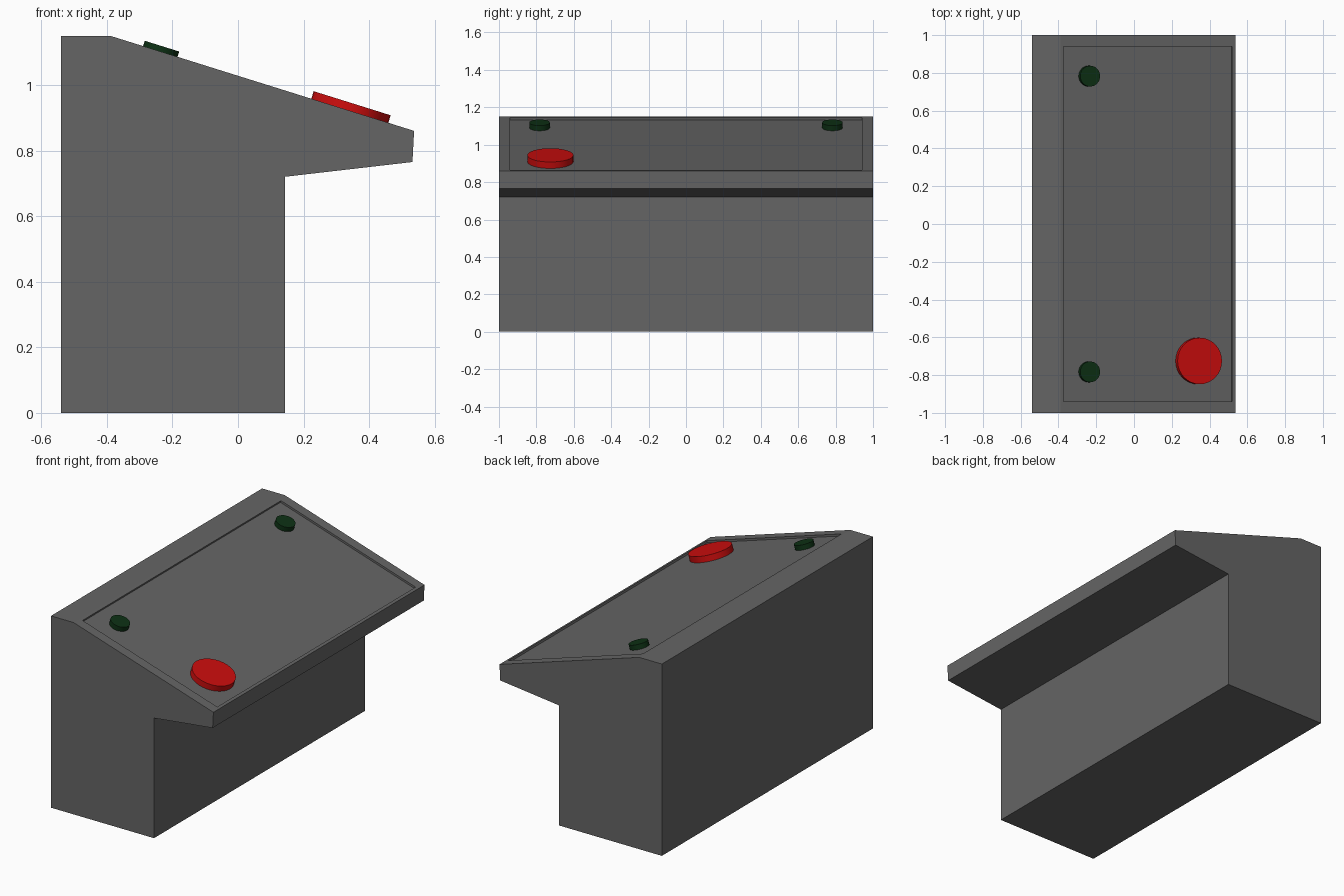
import bpy, bmesh, math
from mathutils import Matrix, Vector

if "Cube" in bpy.data.objects:
    bpy.data.objects.remove(bpy.data.objects["Cube"])


def material(name, rgb):
    m = bpy.data.materials.new(name)
    m.diffuse_color = (*rgb, 1)
    m.use_nodes = True
    m.node_tree.nodes["Principled BSDF"].inputs["Base Color"].default_value = m.diffuse_color
    return m


GREY = material("dark grey", (0.13, 0.13, 0.13))
RED = material("red", (0.60, 0.004, 0.004))
GREEN = material("dark green", (0.004, 0.03, 0.007))

HIGH, LOW = Vector((-0.39, 0, 1.15)), Vector((0.537, 0, 0.86))
SLOPE = (LOW - HIGH).normalized()
NORMAL = Vector((-SLOPE.z, 0, SLOPE.x))


def on_slope(x, y):
    """Point on the sloped desk top."""
    p = HIGH.lerp(LOW, (x - HIGH.x) / (LOW.x - HIGH.x))
    return Vector((x, y, p.z))


def finish(bm, name, mat):
    bmesh.ops.recalc_face_normals(bm, faces=bm.faces[:])
    me = bpy.data.meshes.new(name)
    bm.to_mesh(me)
    bm.free()
    me.materials.append(mat)
    ob = bpy.data.objects.new(name, me)
    bpy.context.collection.objects.link(ob)
    return ob


# Console body: side profile extruded along y
profile = [(-0.54, 0), (0.143, 0), (0.143, 0.72), (0.532, 0.765),
           (LOW.x, LOW.z), (HIGH.x, HIGH.z), (-0.54, 1.15)]
bm = bmesh.new()
side = bm.faces.new([bm.verts.new((x, -1, z)) for x, z in profile])
ext = bmesh.ops.extrude_face_region(bm, geom=[side])
bmesh.ops.translate(bm, vec=(0, 2, 0),
                    verts=[v for v in ext["geom"] if isinstance(v, bmesh.types.BMVert)])
bmesh.ops.recalc_face_normals(bm, faces=bm.faces[:])

# Recessed control panel on the sloped face
panel = max(bm.faces, key=lambda f: f.normal.dot(NORMAL))
bmesh.ops.inset_region(bm, faces=[panel], thickness=0.02)
for v in panel.verts:
    x = -0.373 if v.co.x < 0 else 0.52
    v.co = on_slope(x, math.copysign(0.94, v.co.y))
floor = bmesh.ops.extrude_discrete_faces(bm, faces=[panel])["faces"][0]
for v in floor.verts:
    v.co -= NORMAL * 0.012
finish(bm, "console_body", GREY)


# Round buttons standing on the panel
def button(name, x, y, radius, height, mat):
    sink = 0.014
    bm = bmesh.new()
    bmesh.ops.create_cone(bm, cap_ends=True, segments=32, radius1=radius,
                          radius2=radius, depth=height + sink)
    rot = NORMAL.to_track_quat('Z', 'Y').to_matrix().to_4x4()
    centre = on_slope(x, y) + NORMAL * (height - sink) / 2
    bm.transform(Matrix.Translation(centre) @ rot)
    ob = finish(bm, name, mat)
    bpy.ops.object.select_all(action='DESELECT')
    ob.select_set(True)
    bpy.context.view_layer.objects.active = ob
    bpy.ops.object.shade_smooth_by_angle(angle=math.radians(30))


button("large_red_button", 0.341, -0.725, 0.123, 0.024, RED)
for label, y in (("front", -0.783), ("rear", 0.783)):
    button(f"{label}_green_button", -0.237, y, 0.055, 0.017, GREEN)
